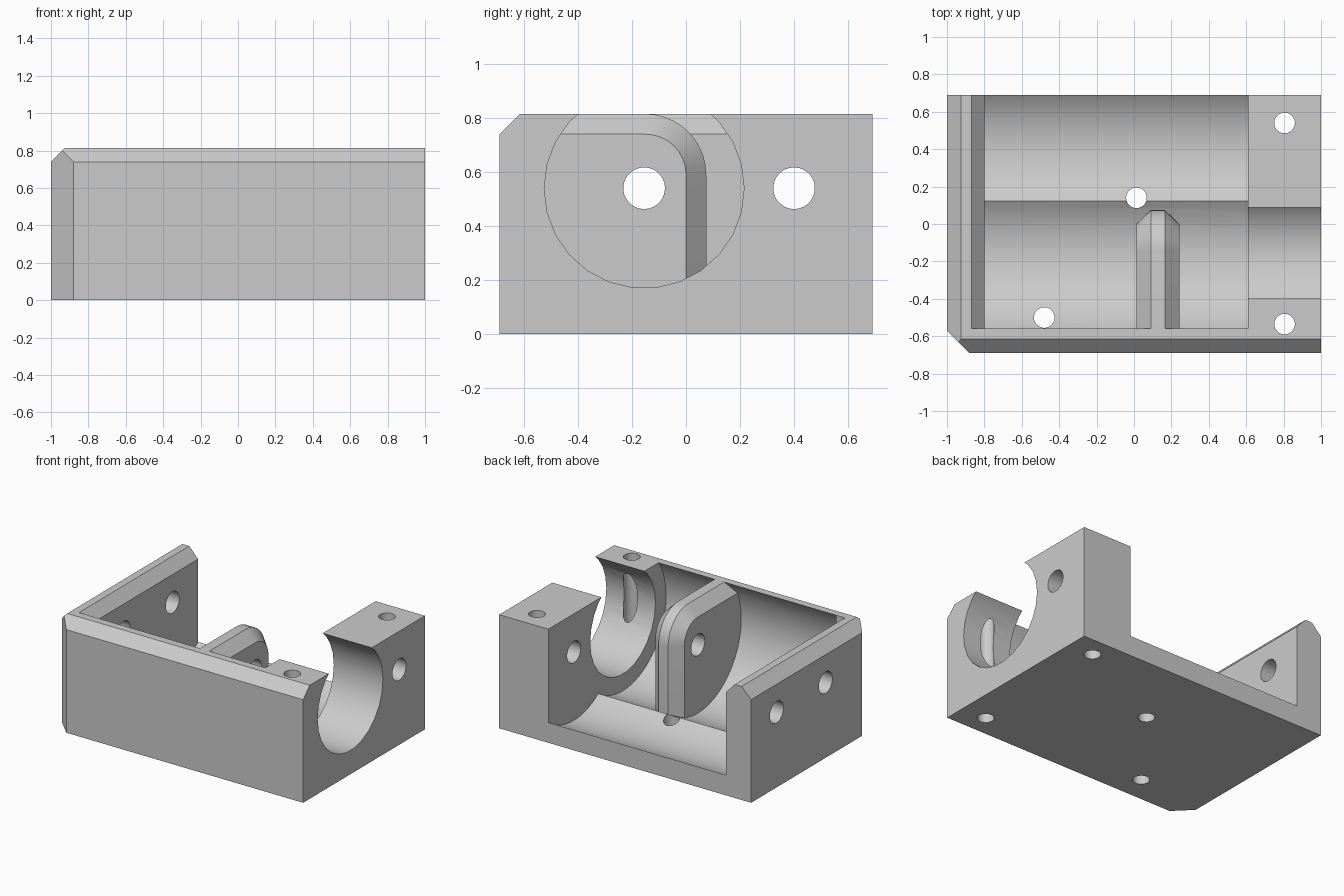
import bpy, bmesh
from math import cos, sin, pi, acos, radians
from mathutils import Vector

cube = bpy.data.objects.get("Cube")
if cube:
    bpy.data.objects.remove(cube)

AXLE_Z = 0.54      # height of every shaft
FRONT_Y = -0.155   # front shaft
BACK_Y = 0.4       # rear shaft
TOP = 0.815
BEVEL = 0.075

grey = bpy.data.materials.new("plain grey")
grey.use_nodes = True
grey.diffuse_color = (0.6, 0.6, 0.6, 1)
grey.node_tree.nodes["Principled BSDF"].inputs["Base Color"].default_value = (0.6, 0.6, 0.6, 1)


def make_object(name, bm):
    bmesh.ops.recalc_face_normals(bm, faces=bm.faces)
    mesh = bpy.data.meshes.new(name)
    bm.to_mesh(mesh)
    bm.free()
    obj = bpy.data.objects.new(name, mesh)
    bpy.context.collection.objects.link(obj)
    return obj


def loft(name, sections):
    """Skin a row of matching outlines and cap both ends."""
    bm = bmesh.new()
    rings = [[bm.verts.new(p) for p in s] for s in sections]
    for a, b in zip(rings, rings[1:]):
        for i in range(len(a)):
            j = (i + 1) % len(a)
            bm.faces.new((a[i], a[j], b[j], b[i]))
    bm.faces.new(rings[0])
    bm.faces.new(rings[-1])
    return make_object(name, bm)


def along_x(name, outline, x0, x1):
    return loft(name, [[(x, y, z) for y, z in outline] for x in (x0, x1)])


def arc(cy, cz, r, start, end, n):
    return [(cy + r * cos(start + (end - start) * i / n),
             cz + r * sin(start + (end - start) * i / n)) for i in range(n + 1)]


def circle(cy, cz, r, n):
    """Full circle with a flat side at the bottom."""
    s = -pi / 2 + pi / n
    return arc(cy, cz, r, s, s + 2 * pi, n)[:-1]


def subtract(target, cutter):
    mod = target.modifiers.new("cut", "BOOLEAN")
    mod.operation = "DIFFERENCE"
    mod.solver = "EXACT"
    mod.object = cutter
    graph = bpy.context.evaluated_depsgraph_get()
    mesh = bpy.data.meshes.new_from_object(target.evaluated_get(graph))
    target.modifiers.clear()
    target.data = mesh
    bpy.data.objects.remove(cutter)


# Outer block with bevelled front, side and corner edges
bm = bmesh.new()
bmesh.ops.create_cube(bm, size=1)
for v in bm.verts:
    v.co = Vector((v.co.x * 2, v.co.y * 1.38, (v.co.z + 0.5) * TOP))
bevels = [((-1, 0, TOP - BEVEL), (-1, 0, 1)),
          ((0, -0.69, TOP - BEVEL), (0, -1, 1)),
          ((-0.88, -0.69, 0), (-1, -1, 0))]
for point, normal in bevels:
    cut = bmesh.ops.bisect_plane(bm, geom=bm.verts[:] + bm.edges[:] + bm.faces[:],
                                 plane_co=point, plane_no=normal, clear_outer=True)
    rim = [e for e in cut["geom_cut"] if isinstance(e, bmesh.types.BMEdge)]
    bmesh.ops.contextual_create(bm, geom=rim)
housing = make_object("gear_housing", bm)

# Twin round cavity, one lobe around each shaft
R = 0.49
a = acos((BACK_Y - FRONT_Y) / 2 / R)
outline = (arc(FRONT_Y, AXLE_Z, R, a, 2 * pi - a, 48)[:-1]
           + arc(BACK_Y, AXLE_Z, R, pi + a, 3 * pi - a, 48)[:-1])
cavity = along_x("cavity_cutter", outline, -0.8, 0.61)


# Bearing fin left standing in the cavity, bevelled all round
def fin_section(x, inset):
    top = [(y, z) for y, z in arc(-0.15, 0.59, 0.225 - inset, 0, pi / 2, 10)]
    return [(x, y, z) for y, z in
            [(0.075 - inset, -0.1)] + top + [(-0.9, TOP - inset), (-0.9, -0.1)]]


fin = loft("fin_shape", [fin_section(0.013, BEVEL), fin_section(0.09, 0),
                         fin_section(0.165, 0), fin_section(0.242, BEVEL)])
# lift the cutter above the fin only at the open top
subtract(cavity, fin)
subtract(housing, cavity)

# Inner bevel of the end wall
slope = [(-0.884, TOP + 0.015), (-0.786, 0.725), (-0.7, 0.725), (-0.7, TOP + 0.015)]
subtract(housing, loft("wall_bevel_cutter",
                       [[(x, y, z) for x, z in slope] for y in (-0.56, 0.8)]))

# Large bore through the thick end block
subtract(housing, along_x("bore_cutter", circle(FRONT_Y, AXLE_Z, 0.37, 26), 0.5, 1.1))

# Shaft holes
for y, x_end in ((FRONT_Y, 0.5), (BACK_Y, 1.1)):
    subtract(housing, along_x("shaft_cutter", circle(y, AXLE_Z, 0.077, 32), -1.1, x_end))

# Vertical screw holes
for x, y in ((0.805, 0.54), (0.805, -0.535), (0.013, 0.14), (-0.48, -0.5)):
    ring = circle(x, y, 0.055, 32)
    subtract(housing, loft("screw_cutter",
                           [[(px, py, z) for px, py in ring] for z in (-0.1, 0.95)]))

# Material and shading
housing.data.materials.clear()
housing.data.materials.append(grey)
for p in housing.data.polygons:
    p.material_index = 0
bpy.ops.object.select_all(action="DESELECT")
housing.select_set(True)
bpy.context.view_layer.objects.active = housing
bpy.ops.object.shade_smooth_by_angle(angle=radians(30))
